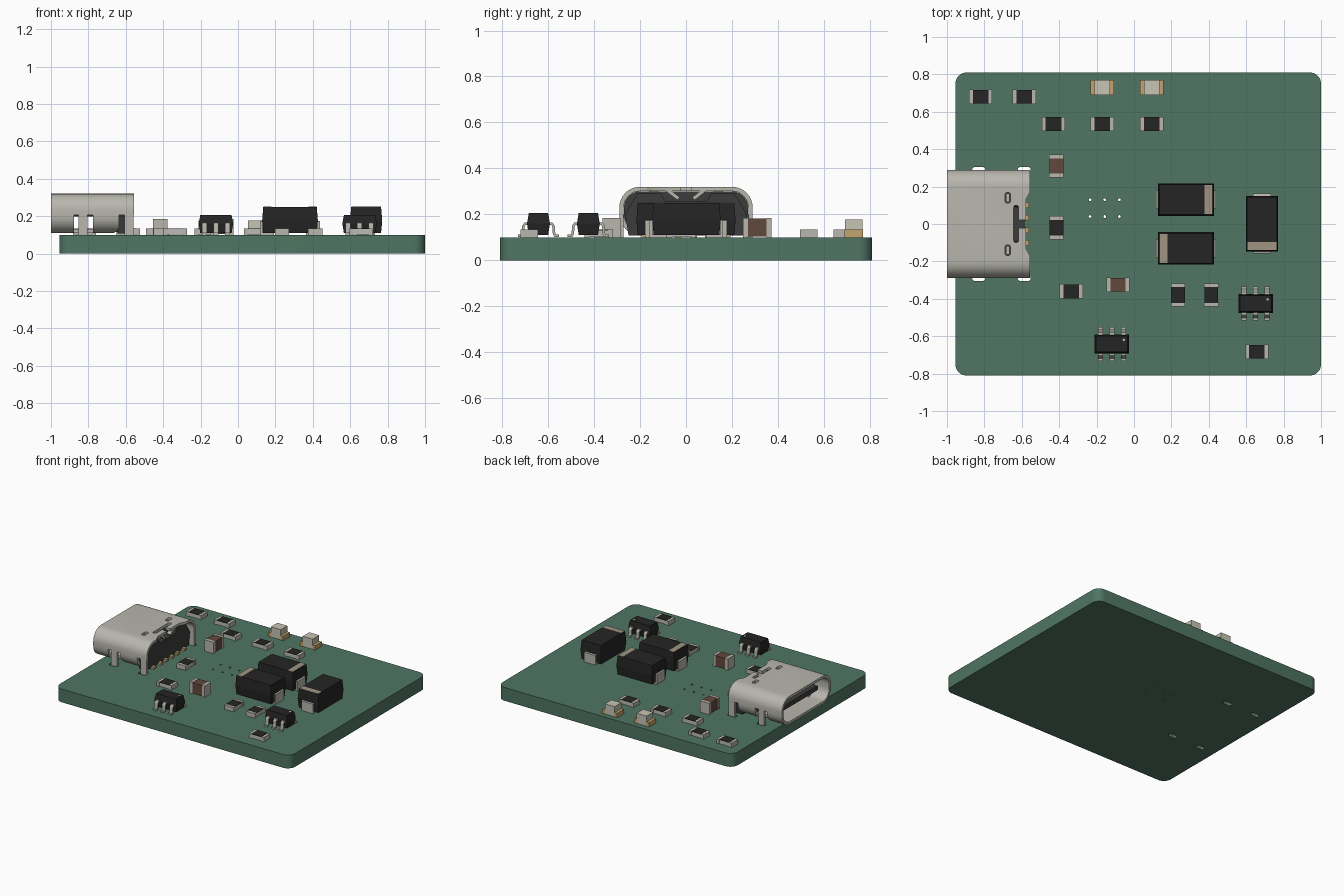
import bpy, bmesh, math
from mathutils import Matrix, Vector

if "Cube" in bpy.data.objects:
    bpy.data.objects.remove(bpy.data.objects["Cube"])

COL = dict(board=(.08, .18, .125), metal=(.48, .47, .42), black=(.018, .018, .018),
           brown=(.12, .065, .045), gold=(.55, .37, .16), cream=(.57, .56, .46),
           plastic=(.045, .046, .048), band=(.35, .30, .23), white=(.5, .5, .47))
MAT = {}
for k, c in COL.items():
    MAT[k] = bpy.data.materials.new(k)
    MAT[k].diffuse_color = (*c, 1)
I = Matrix.Identity(4)


def loft(name, rings, mat, M=I):
    """Closed solid through a list of equal-length vertex rings."""
    bm = bmesh.new()
    R = [[bm.verts.new(p) for p in r] for r in rings]
    n = len(R[0])
    for a, b in zip(R, R[1:]):
        for i in range(n):
            bm.faces.new((a[i], a[(i + 1) % n], b[(i + 1) % n], b[i]))
    bm.faces.new(R[0][::-1])
    bm.faces.new(R[-1])
    bmesh.ops.recalc_face_normals(bm, faces=bm.faces)
    me = bpy.data.meshes.new(name)
    bm.to_mesh(me)
    bm.free()
    me.materials.append(MAT[mat])
    ob = bpy.data.objects.new(name, me)
    bpy.context.collection.objects.link(ob)
    ob.matrix_world = M
    return ob


def prism(name, pts, c0, c1, mat, M=I, axis='Z'):
    f = (lambda a, b, c: (a, b, c)) if axis == 'Z' else (lambda a, b, c: (c, a, b))
    return loft(name, [[f(a, b, c) for a, b in pts] for c in (c0, c1)], mat, M)


def box(name, x0, x1, y0, y1, z0, z1, mat, M=I):
    return prism(name, [(x0, y0), (x1, y0), (x1, y1), (x0, y1)], z0, z1, mat, M)


def rrect(cx, cy, w, h, r, n=8):
    pts = []
    for q, (sx, sy) in enumerate([(1, 1), (-1, 1), (-1, -1), (1, -1)]):
        for i in range(n + 1):
            t = (q + i / n) * math.pi / 2
            pts.append((cx + sx * (w / 2 - r) + r * math.cos(t),
                        cy + sy * (h / 2 - r) + r * math.sin(t)))
    return pts


def strip(path, t):
    """Outline of a bent sheet of thickness t following a 2D path."""
    P = [Vector(p) for p in path]
    L, R = [], []
    for i, p in enumerate(P):
        d0 = (p - P[i - 1]).normalized() if i else (P[1] - p).normalized()
        d1 = (P[i + 1] - p).normalized() if i < len(P) - 1 else d0
        n = Vector((-d0.y - d1.y, d0.x + d1.x)).normalized()
        o = n * (t / 2 / max(.4, n.dot(Vector((-d0.y, d0.x)))))
        L.append(tuple(p + o))
        R.append(tuple(p - o))
    return L + R[::-1]


def moulded(name, w, l, z0, zm, z1, taper, M):
    """Chip body, widest at its parting line."""
    rings = []
    for z, s in ((z0, taper), (zm, 0), (z1, taper)):
        a, b = w / 2 - s, l / 2 - s
        rings.append([(-a, -b, z), (a, -b, z), (a, b, z), (-a, b, z)])
    return loft(name, rings, 'black', M)


def select(ob):
    bpy.ops.object.select_all(action='DESELECT')
    ob.select_set(True)
    bpy.context.view_layer.objects.active = ob


def cut(ob, cutters):
    for c in cutters:
        m = ob.modifiers.new('cut', 'BOOLEAN')
        m.operation, m.solver, m.object = 'DIFFERENCE', 'EXACT', c
        select(ob)
        bpy.ops.object.modifier_apply(modifier=m.name)
        bpy.data.objects.remove(c)


def smooth(ob):
    select(ob)
    bpy.ops.object.shade_smooth_by_angle(angle=math.radians(35))


def place(x, y, deg):
    return Matrix.Translation((x, y, 0)) @ Matrix.Rotation(math.radians(deg), 4, 'Z')


# circuit board with vias and connector slots
board = prism('circuit_board', rrect(.0225, 0, 1.955, 1.62, .06), 0, .1, 'board')
holes = [prism('via', rrect(x, y, .015, .015, .0074, 3), -.1, .2, 'board')
         for x in (-.235, -.157, -.078) for y in (.04, .13)]
holes += [prism('slot', rrect(x, s * .289, .07, .032, .0155, 5), -.1, .2, 'board')
          for x in (-.83, -.587) for s in (1, -1)]
cut(board, holes)
smooth(board)

# connector shell, cut open for legs, slots and pins
shell = prism('connector_shell', rrect(0, .215, .58, .21, .09), -1, -.555, 'metal', axis='X')
cs = [prism('c', rrect(0, .215, .542, .172, .071), -1.1, -.45, 'metal', axis='X')]
for s in (1, -1):
    for x0, x1 in ((-.877, -.775), (-.635, -.5)):
        y = sorted((s * .2, s * .4))
        cs.append(box('c', x0, x1, *y, .05, .205, 'metal'))
    cs.append(prism('c', rrect(-.675, s * .14, .028, .055, .01, 3), .27, .4, 'metal'))
cs.append(box('c', -.66, -.5, -.23, .23, .05, .14, 'metal'))
cs.append(prism('c', [(-.5, -.18), (-.5, .18), (-.556, .17), (-.578, .13),
                      (-.578, -.13), (-.556, -.17)], .27, .4, 'metal'))
cs.append(prism('c', rrect(-.63, 0, .026, .2, .012, 4), .27, .4, 'metal'))
cs.append(box('c', -.625, -.57, -.022, .022, .27, .4, 'metal'))
cut(shell, cs)
smooth(shell)

for s in (1, -1):
    # board legs, side latches in the top, bent rear fingers
    for x in (-.828, -.582):
        y = sorted((s * .272, s * .29))
        box('connector_leg', x - .024, x + .024, *y, .04, .215, 'metal')
    box('connector_spring', -.683, -.667, s * .14 - .02, s * .14 + .02, .288, .305, 'metal')
    prism('connector_finger', strip([(s * .085, .309), (s * .032, .268)], .016),
          -.612, -.58, 'metal', axis='X')

# connector plastic insert and tongue
prism('connector_insert', rrect(0, .215, .54, .17, .07), -.73, -.645, 'plastic', axis='X')
prism('connector_insert_rear', [(-.25, .108), (.25, .108), (.265, .2), (.21, .293), (.11, .293),
                                (.09, .255), (-.09, .255), (-.11, .293), (-.21, .293),
                                (-.265, .2)], -.645, -.585, 'plastic', axis='X')
prism('connector_tongue', rrect(0, .215, .42, .034, .012, 3), -.95, -.7, 'plastic', axis='X')
for y in (.18, .1, .034, -.034, -.1, -.18):
    box('connector_pin', -.6, -.562, y - .014, y + .014, .1, .118, 'gold')

# chip resistors
for x, y, a in [(-.82, .68, 0), (-.587, .68, 0), (-.43, .535, 0), (-.17, .535, 0),
                (.095, .535, 0), (-.335, -.36, 0), (.657, -.683, 0), (-.415, -.02, 90),
                (.235, -.38, 90), (.413, -.38, 90)]:
    M = place(x, y, a)
    box('resistor_core', -.058, .058, -.036, .036, .102, .13, 'white', M)
    box('resistor_film', -.042, .042, -.037, .037, .13, .134, 'black', M)
    for s in (1, -1):
        e = sorted((s * .041, s * .062))
        box('resistor_cap', *e, -.038, .038, .1, .133, 'metal', M)

# ceramic capacitors
for x, y, a in [(-.415, .31, 90), (-.085, -.325, 0)]:
    M = place(x, y, a)
    box('capacitor_body', -.042, .042, -.037, .037, .104, .183, 'brown', M)
    for s in (1, -1):
        e = sorted((s * .04, s * .062))
        box('capacitor_cap', *e, -.039, .039, .1, .185, 'metal', M)

# indicator lamps
for x in (-.17, .095):
    M = place(x, .73, 0)
    box('lamp_base', -.05, .05, -.038, .038, .1, .13, 'cream', M)
    box('lamp_lens', -.041, .041, -.039, .039, .13, .177, 'cream', M)
    for s in (1, -1):
        e = sorted((s * .04, s * .062))
        box('lamp_contact', *e, -.04, .04, .1, .133, 'gold', M)

# power diodes
for x, y, a in [(.278, .13, 90), (.278, -.13, -90), (.685, .002, 0)]:
    M = place(x, y, a)
    moulded('diode_body', .172, .298, .11, .175, .25, .006, M)
    box('diode_band', -.079, .079, -.141, -.098, .248, .2515, 'band', M)
    for s in (1, -1):
        path = [(s * .14, .172), (s * .154, .168), (s * .154, .106), (s * .085, .106)]
        prism('diode_lead', strip(path, .012), -.048, .048, 'metal', M, 'X')

# six-legged chips
for x, y in [(.65, -.425), (-.118, -.642)]:
    M = place(x, y, 0)
    moulded('chip_body', .184, .1, .11, .16, .205, .008, M)
    prism('chip_pin_mark', rrect(.064, .022, .014, .014, .0069, 4), .2, .2062, 'metal', M)
    for dx in (-.062, 0, .062):
        for s in (1, -1):
            path = [(s * .045, .16), (s * .058, .159), (s * .065, .15), (s * .068, .115),
                    (s * .074, .106), (s * .09, .106)]
            prism('chip_leg', strip(path, .011), dx - .013, dx + .013, 'metal', M, 'X')

for m in bpy.data.materials:
    if m.users and not m.is_grease_pencil:
        m.use_nodes = True
        m.node_tree.nodes["Principled BSDF"].inputs["Base Color"].default_value = m.diffuse_color
